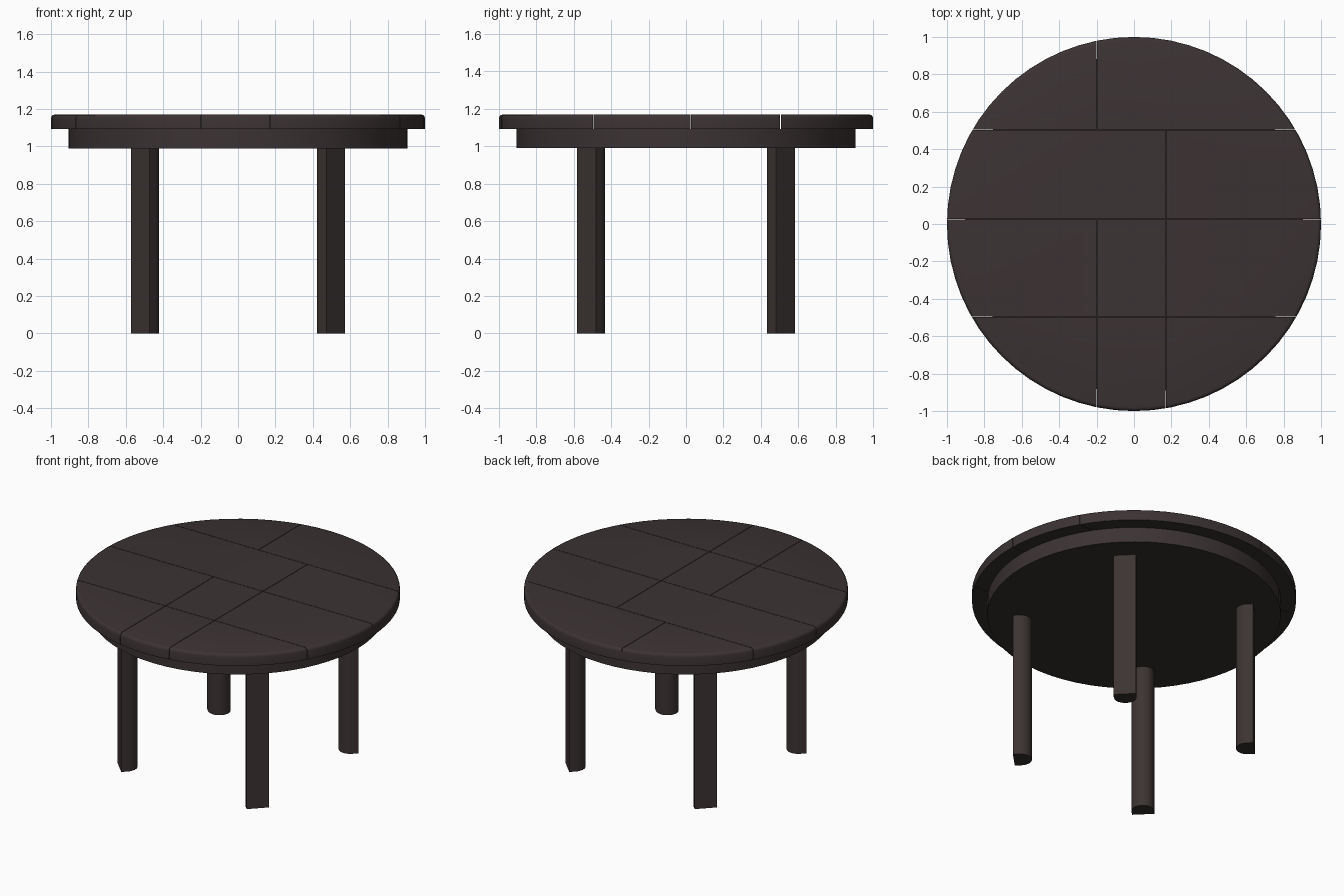
import bpy, bmesh, math

if "Cube" in bpy.data.objects:
    bpy.data.objects.remove(bpy.data.objects["Cube"])


def mat(name, rgb):
    m = bpy.data.materials.new(name)
    m.diffuse_color = (*rgb, 1)
    m.use_nodes = True
    m.node_tree.nodes["Principled BSDF"].inputs["Base Color"].default_value = m.diffuse_color
    return m


dark_wood = mat("dark wood", (0.045, 0.033, 0.033))
leg_wood = mat("leg wood", (0.045, 0.034, 0.032))
under_wood = mat("underside wood", (0.032, 0.030, 0.027))


def finish(name, bm, mats):
    bmesh.ops.recalc_face_normals(bm, faces=bm.faces)
    me = bpy.data.meshes.new(name)
    bm.to_mesh(me)
    bm.free()
    ob = bpy.data.objects.new(name, me)
    bpy.context.collection.objects.link(ob)
    for m in mats:
        me.materials.append(m)
    if len(mats) > 1:  # faces looking down take the second colour
        for p in me.polygons:
            if p.normal.z < -0.9:
                p.material_index = 1
    bpy.ops.object.select_all(action='DESELECT')
    bpy.context.view_layer.objects.active = ob
    ob.select_set(True)
    bpy.ops.object.shade_smooth_by_angle(angle=math.radians(30))
    return ob


def disc(rings, sides=64):
    """Closed stack of circles given as (radius, height)."""
    bm = bmesh.new()
    loops = [[bm.verts.new((r * math.cos(2 * math.pi * i / sides),
                            r * math.sin(2 * math.pi * i / sides), z))
              for i in range(sides)] for r, z in rings]
    for a, b in zip(loops, loops[1:]):
        for i in range(sides):
            j = (i + 1) % sides
            bm.faces.new((a[i], a[j], b[j], b[i]))
    bm.faces.new(loops[0][::-1])
    bm.faces.new(loops[-1])
    return bm


def keep_side(bm, co, no):
    """Cut away what lies in front of the plane and cap the cut."""
    cut = bmesh.ops.bisect_plane(bm, geom=bm.verts[:] + bm.edges[:] + bm.faces[:],
                                 plane_co=co, plane_no=no, clear_outer=True)
    edges = [e for e in cut['geom_cut'] if isinstance(e, bmesh.types.BMEdge)]
    if edges:
        bmesh.ops.holes_fill(bm, edges=edges, sides=0)


# Tabletop planks, cut from one rounded disc with hairline gaps
top_rings = [(1.0, 1.092), (1.0, 1.150), (0.997, 1.160), (0.990, 1.167), (0.980, 1.170)]
rows = [(0.505, 2, (-0.2,)), (0.025, 0.505, (0.17,)),
        (-0.495, 0.025, (-0.2, 0.17)), (-2, -0.495, (-0.2, 0.17))]
gap = 0.0015
n = 0
for y0, y1, joints in rows:
    xs = (-2, *joints, 2)
    for x0, x1 in zip(xs, xs[1:]):
        bm = disc(top_rings)
        keep_side(bm, (0, y0 + gap, 0), (0, -1, 0))
        keep_side(bm, (0, y1 - gap, 0), (0, 1, 0))
        keep_side(bm, (x0 + gap, 0, 0), (-1, 0, 0))
        keep_side(bm, (x1 - gap, 0, 0), (1, 0, 0))
        n += 1
        finish(f"tabletop_plank_{n}", bm, [dark_wood, under_wood])

# Solid apron under the top
finish("apron", disc([(0.906, 0.99), (0.906, 1.094)]), [dark_wood, under_wood])

# Legs: flat outer face, half-round inner face, set on the diagonals
R, FLAT = 0.07, 0.042
profile = [(FLAT, -R), (FLAT, R)] + [
    (R * math.cos(math.pi / 2 + math.pi * i / 12), R * math.sin(math.pi / 2 + math.pi * i / 12))
    for i in range(13)]
for sx, sy, name in ((-1, -1, "front_left"), (1, -1, "front_right"),
                     (1, 1, "back_right"), (-1, 1, "back_left")):
    a = math.atan2(sy, sx)
    bm = bmesh.new()
    base = bm.faces.new([bm.verts.new((sx * 0.492 + u * math.cos(a) - v * math.sin(a),
                                       sy * 0.502 + u * math.sin(a) + v * math.cos(a), 0))
                         for u, v in profile])
    ext = bmesh.ops.extrude_face_region(bm, geom=[base], use_keep_orig=True)
    for vtx in ext['geom']:
        if isinstance(vtx, bmesh.types.BMVert):
            vtx.co.z = 1.0
    finish(f"{name}_leg", bm, [leg_wood, under_wood])
